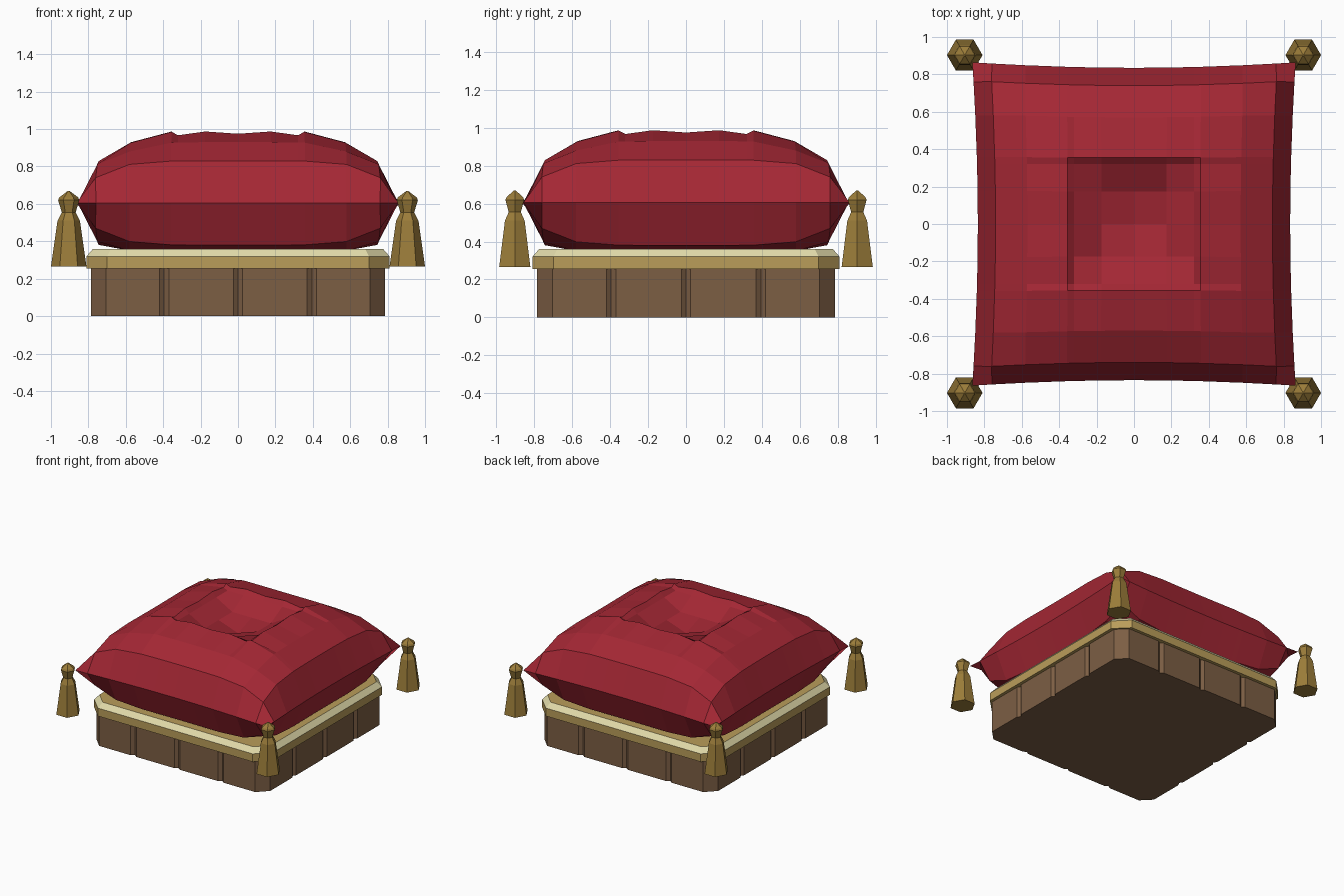
import bpy, bmesh, math

if "Cube" in bpy.data.objects:
    bpy.data.objects.remove(bpy.data.objects["Cube"], do_unlink=True)


def material(name, rgb):
    lin = [((c / 255 + 0.055) / 1.055) ** 2.4 for c in rgb] + [1.0]
    m = bpy.data.materials.new(name)
    m.use_nodes = True
    m.diffuse_color = lin
    m.node_tree.nodes["Principled BSDF"].inputs["Base Color"].default_value = lin
    return m


red = material("crimson_cloth", (164, 39, 52))
wood = material("brown_wood", (124, 94, 68))
gold = material("pale_gold", (186, 157, 90))
cream = material("cream", (226, 219, 170))
brass = material("dark_gold", (156, 125, 58))


def finish(bm, name, *mats):
    bmesh.ops.remove_doubles(bm, verts=bm.verts, dist=0.0001)
    bmesh.ops.recalc_face_normals(bm, faces=bm.faces)
    mesh = bpy.data.meshes.new(name)
    bm.to_mesh(mesh)
    bm.free()
    for m in mats:
        mesh.materials.append(m)
    ob = bpy.data.objects.new(name, mesh)
    bpy.context.collection.objects.link(ob)
    return ob


def stack(bm, rings, material_of=lambda i: 0):
    """Skin a list of equal-length rings and cap both ends."""
    loops = [[bm.verts.new(p) for p in ring] for ring in rings]
    n = len(loops[0])
    for i, (a, b) in enumerate(zip(loops, loops[1:])):
        for j in range(n):
            k = (j + 1) % n
            bm.faces.new((a[j], a[k], b[k], b[j])).material_index = material_of(i)
    bm.faces.new(loops[0])
    bm.faces.new(loops[-1])


def four_sides(side, z):
    """Repeat the front edge's points around a square."""
    ring = []
    for q in range(4):
        c, s = round(math.cos(q * math.pi / 2)), round(math.sin(q * math.pi / 2))
        ring += [(x * c - y * s, x * s + y * c, z) for x, y in side]
    return ring


# Plinth with chamfered corners and shallow V grooves between the panels
half = 0.785
front = [(-0.705, -half)]
for x in (-0.395, 0, 0.395):
    front += [(x - 0.025, -half), (x, 0.018 - half), (x + 0.025, -half)]
front.append((0.705, -half))
bm = bmesh.new()
stack(bm, [four_sides(front, 0), four_sides(front, 0.26)])
finish(bm, "plinth", wood)

# Gold trim with a cream bevel
bm = bmesh.new()
stack(bm, [four_sides([(-c, -r), (c, -r)], z)
           for r, c, z in ((0.81, 0.7, 0.255), (0.81, 0.7, 0.32), (0.775, 0.68, 0.36))],
      lambda i: i)
finish(bm, "trim", gold, cream)

# Cushion: pinched corners, swollen faces, square dent in the top
# ring radius: (height above the seam, drop at the ring's corners)
RINGS = {0: (0.205, 0), 0.175: (0.265, 0), 0.32: (0.345, 0), 0.355: (0.37, 0),
         0.57: (0.325, 0.05), 0.74: (0.225, 0.09), 0.835: (0, 0)}
RIM = {0: 0.37, 0.175: 0.382, 0.32: 0.362, 0.355: 0.38}
SEAM = 0.605


def cushion_point(u, v, top):
    small, s = sorted((abs(u), abs(v)))
    t = small / s if s else 0
    height, drop = RINGS[s]
    h = height - drop * t ** 6
    if s == 0.355:
        h = RIM[small]
    pinch = 1 + 0.035 * t * t * max(0, s - 0.355) / 0.48
    z = SEAM + h if top else max(SEAM - h, 0.35)
    if not top and s < 0.5:
        z = 0.35
    return u * pinch, v * pinch, z


axis = [-r for r in sorted(RINGS, reverse=True) if r] + sorted(RINGS)
bm = bmesh.new()
for top in (True, False):
    grid = [[bm.verts.new(cushion_point(u, v, top)) for u in axis] for v in axis]
    for lower, upper in zip(grid, grid[1:]):
        for i in range(len(axis) - 1):
            bm.faces.new((lower[i], lower[i + 1], upper[i + 1], upper[i]))
finish(bm, "cushion", red)

# Six-sided tassels hanging at the corners
PROFILE = ((0.095, 0.265), (0.06, 0.51), (0.037, 0.555), (0.057, 0.62), (0.05, 0.635), (0.004, 0.67))
for xs, xname in ((1, "left"), (-1, "right")):
    for ys, yname in ((-1, "front"), (1, "back")):
        bm = bmesh.new()
        stack(bm, [[(xs * 0.905 + r * math.cos(k * math.pi / 3),
                     ys * 0.903 + r * math.sin(k * math.pi / 3), z) for k in range(6)]
                   for r, z in PROFILE])
        finish(bm, f"tassel_{yname}_{xname}", brass)
